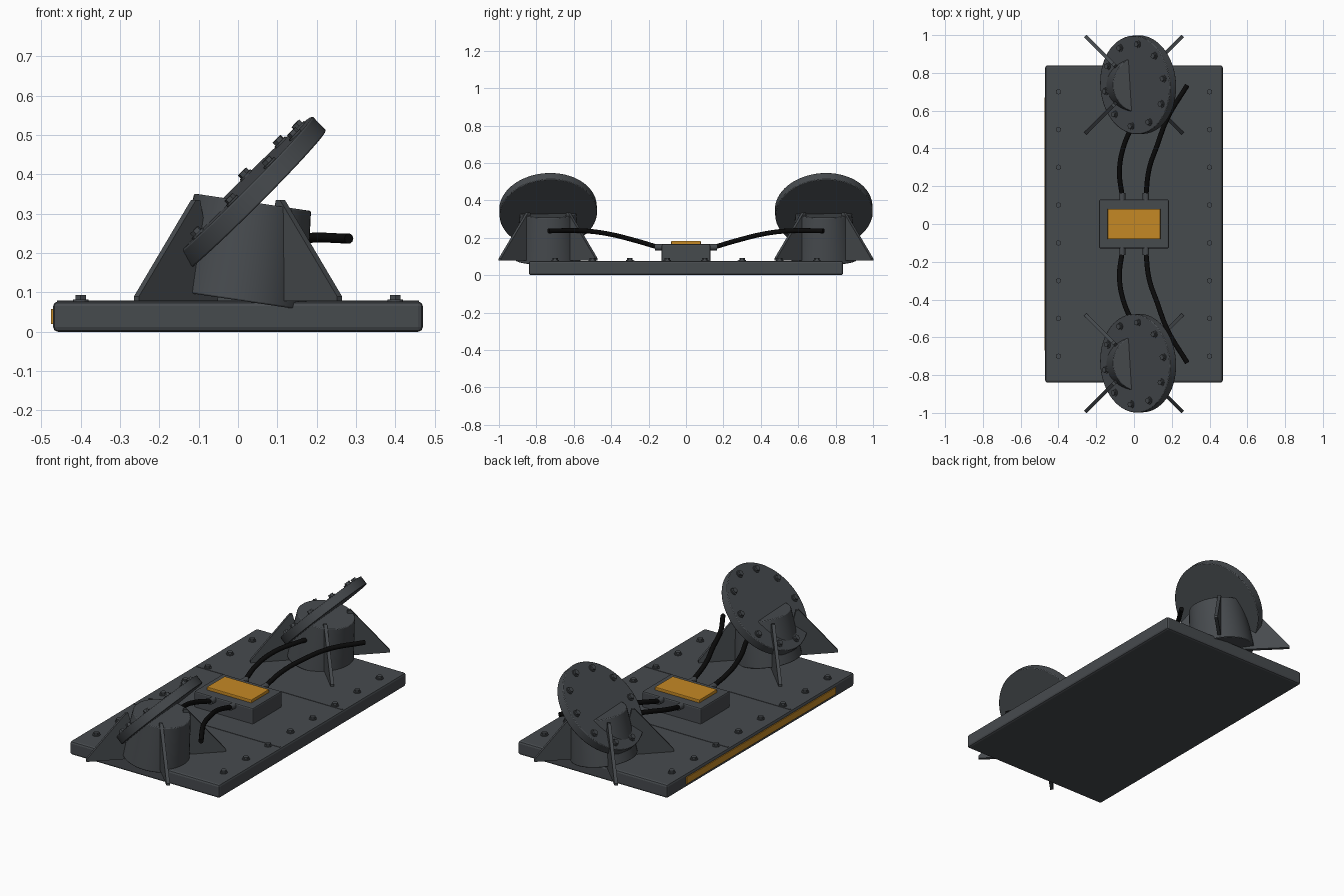
import bpy, bmesh, math
from mathutils import Matrix, Vector

cube = bpy.data.objects.get("Cube")
if cube:
    bpy.data.objects.remove(cube, do_unlink=True)


def material(name, rgb, rough=0.6):
    m = bpy.data.materials.new(name)
    m.use_nodes = True
    m.diffuse_color = (*rgb, 1)
    node = m.node_tree.nodes["Principled BSDF"]
    node.inputs["Base Color"].default_value = (*rgb, 1)
    node.inputs["Roughness"].default_value = rough
    return m


steel = material("dark steel", (0.062, 0.069, 0.076))
amber = material("amber", (0.56, 0.25, 0.018))
rubber = material("black rubber", (0.003, 0.003, 0.003))


def finish(name, bm, mat, matrix=Matrix(), bevel=0, smooth=False):
    bmesh.ops.recalc_face_normals(bm, faces=bm.faces)
    mesh = bpy.data.meshes.new(name)
    bm.to_mesh(mesh)
    bm.free()
    mesh.materials.append(mat)
    ob = bpy.data.objects.new(name, mesh)
    bpy.context.collection.objects.link(ob)
    ob.matrix_world = matrix
    if bevel:
        mod = ob.modifiers.new("Bevel", "BEVEL")
        mod.width, mod.segments = bevel, 2
        mod.limit_method, mod.angle_limit = "ANGLE", math.radians(40)
    if smooth:
        bpy.ops.object.select_all(action="DESELECT")
        ob.select_set(True)
        bpy.context.view_layer.objects.active = ob
        bpy.ops.object.shade_smooth_by_angle(angle=math.radians(35))
    return ob


def box(name, lo, hi, mat, bevel=0):
    lo, hi = Vector(lo), Vector(hi)
    bm = bmesh.new()
    bmesh.ops.create_cube(bm, size=1, matrix=Matrix.Translation((lo + hi) / 2)
                          @ Matrix.Diagonal((*(hi - lo), 1)))
    return finish(name, bm, mat, bevel=bevel)


def add_cylinder(bm, r1, r2, depth, sides, matrix=Matrix()):
    # The cylinder stands on the origin of its matrix
    bmesh.ops.create_cone(bm, cap_ends=True, segments=sides, radius1=r1, radius2=r2,
                          depth=depth, matrix=matrix @ Matrix.Translation((0, 0, depth / 2)))


def add_bolt(bm, matrix):
    # Washer with a hexagonal head
    add_cylinder(bm, 0.02, 0.02, 0.005, 12, matrix)
    add_cylinder(bm, 0.015, 0.015, 0.016, 6, matrix)


def cable(name, points):
    curve = bpy.data.curves.new(name, "CURVE")
    curve.dimensions = "3D"
    curve.bevel_depth, curve.bevel_resolution = 0.013, 3
    curve.use_fill_caps = True
    spline = curve.splines.new("BEZIER")
    spline.bezier_points.add(len(points) - 1)
    for bp, co in zip(spline.bezier_points, points):
        bp.co = co
        bp.handle_left_type = bp.handle_right_type = "AUTO"
    curve.materials.append(rubber)
    ob = bpy.data.objects.new(name, curve)
    bpy.context.collection.objects.link(ob)


TOP = 0.077

# Base slab, seams, edge bolts and side strip
box("base_plate", (-0.47, -0.84, 0), (0.47, 0.84, TOP), steel, 0.012)
for y in (-0.28, 0.28):
    box("panel_seam", (-0.46, y - 0.004, TOP - 0.004), (0.46, y + 0.004, TOP + 0.002), steel)
bm = bmesh.new()
for x in (-0.4, 0.4):
    for i in range(8):
        add_bolt(bm, Matrix.Translation((x, -0.7 + 0.2 * i, TOP)))
finish("base_bolts", bm, steel)
box("side_strip", (-0.475, -0.67, 0.02), (-0.465, 0.67, 0.058), amber)

# Control box with its lit panel
box("control_box", (-0.185, -0.13, TOP - 0.01), (0.185, 0.13, 0.166), steel, 0.008)
box("control_panel", (-0.14, -0.08, 0.16), (0.14, 0.08, 0.183), amber, 0.004)

for s in (-1, 1):
    cy = 0.737 * s
    side = "front" if s < 0 else "back"

    # Leaning tapered drum
    bm = bmesh.new()
    add_cylinder(bm, 0.175, 0.15, 0.252, 48)
    finish(side + "_drum", bm, steel, Matrix.Translation((0, cy, 0.08))
           @ Matrix.Rotation(math.radians(8.5), 4, "Y"), bevel=0.004, smooth=True)

    # Four diagonal support fins
    bm = bmesh.new()
    for k in range(4):
        turn = Matrix.Rotation(math.radians(45 + 90 * k), 4, "Z")
        outline = [(0.08, 0.078), (0.365, 0.078), (0.365, 0.09), (0.16, 0.335), (0.145, 0.335)]
        f = bm.faces.new([bm.verts.new(turn @ Vector((r, -0.009, z))) for r, z in outline])
        ext = bmesh.ops.extrude_face_region(bm, geom=[f])
        bmesh.ops.translate(bm, vec=turn @ Vector((0, 0.018, 0)),
                            verts=[v for v in ext["geom"] if isinstance(v, bmesh.types.BMVert)])
    finish(side + "_fins", bm, steel, Matrix.Translation((0, cy, 0)))

    # Tilted disc with a ring of bolts
    tilt = (Matrix.Translation((0.022, cy, 0.346)) @ Matrix.Rotation(math.radians(4), 4, "Z")
            @ Matrix.Rotation(math.radians(-45), 4, "Y"))
    bm = bmesh.new()
    add_cylinder(bm, 0.261, 0.261, 0.05, 64, Matrix.Translation((0, 0, -0.025)))
    finish(side + "_disc", bm, steel, tilt, bevel=0.004, smooth=True)
    bm = bmesh.new()
    for k in range(10):
        add_bolt(bm, Matrix.Rotation(math.radians(6 + 36 * k), 4, "Z")
                 @ Matrix.Translation((0.22, 0, 0.025)))
    finish(side + "_disc_bolts", bm, steel, tilt)

    # Cables and their sockets on the control box
    for x in (-0.063, 0.063):
        bm = bmesh.new()
        add_cylinder(bm, 0.017, 0.017, 0.045, 16, Matrix.Translation((x, 0.12 * s, 0.15))
                     @ Matrix.Rotation(math.radians(-90 * s), 4, "X"))
        finish(side + "_socket", bm, steel, smooth=True)
    cable(side + "_inner_cable", [(-0.063, 0.15 * s, 0.15), (-0.077, 0.28 * s, 0.188),
                                  (-0.055, 0.41 * s, 0.22), (0, 0.54 * s, 0.237),
                                  (0.03, 0.62 * s, 0.238)])
    cable(side + "_outer_cable", [(0.063, 0.15 * s, 0.15), (0.08, 0.29 * s, 0.191),
                                  (0.124, 0.42 * s, 0.222), (0.177, 0.56 * s, 0.238),
                                  (0.282, 0.735 * s, 0.237)])
